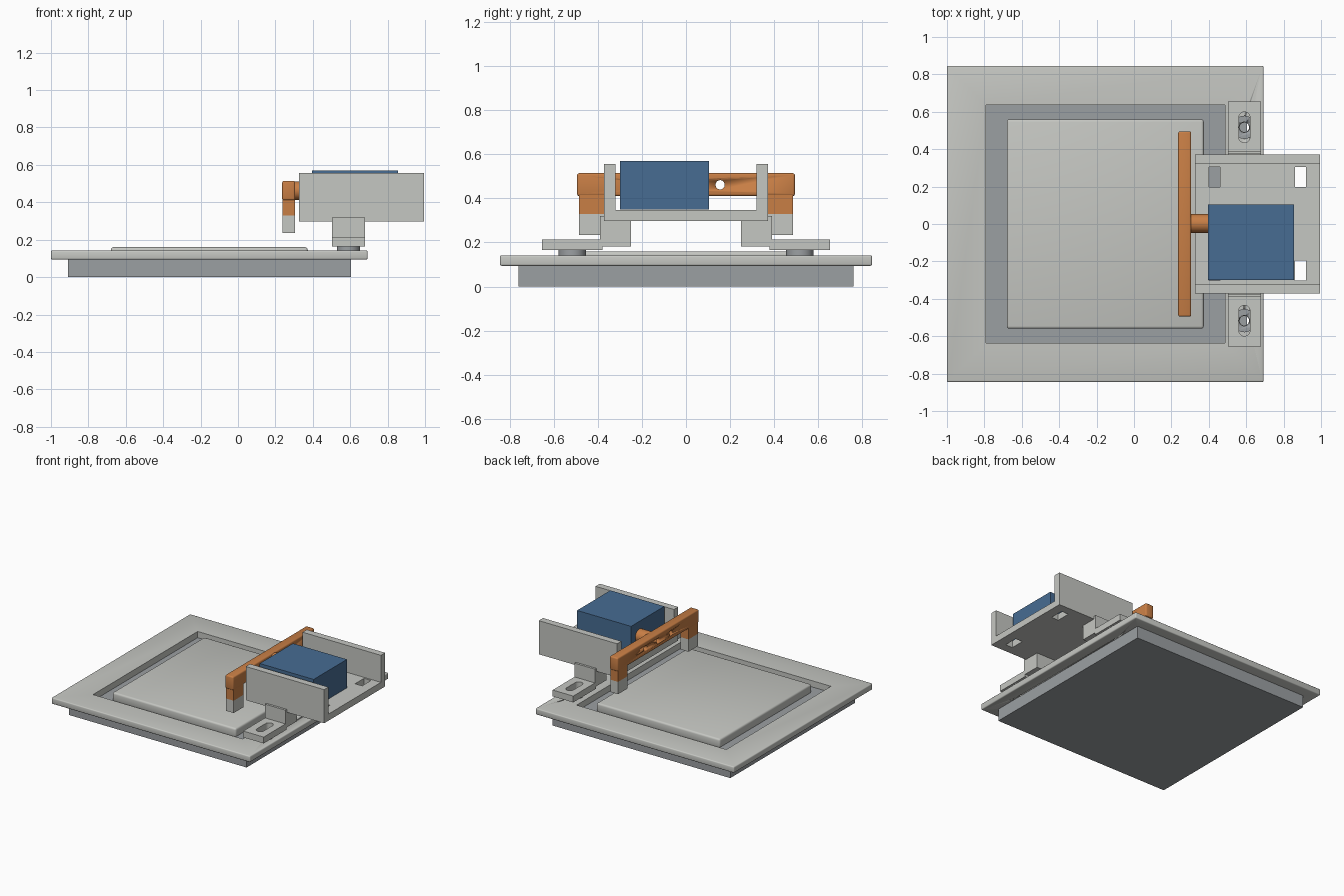
import bpy, bmesh, math
from mathutils import Matrix

if "Cube" in bpy.data.objects:
    bpy.data.objects.remove(bpy.data.objects["Cube"])


def material(name, rgb):
    m = bpy.data.materials.new(name)
    m.diffuse_color = (*rgb, 1)
    m.use_nodes = True
    m.node_tree.nodes["Principled BSDF"].inputs["Base Color"].default_value = m.diffuse_color
    return m


LIGHT = material("light grey", (0.56, 0.57, 0.54))
DARK = material("slate grey", (0.33, 0.35, 0.365))
ORANGE = material("orange", (0.58, 0.21, 0.06))
BLUE = material("blue", (0.063, 0.15, 0.29))


def finish(bm, name, mat):
    me = bpy.data.meshes.new(name)
    bm.to_mesh(me)
    bm.free()
    ob = bpy.data.objects.new(name, me)
    bpy.context.collection.objects.link(ob)
    if mat:
        me.materials.append(mat)
    return ob


def apply(ob, mod):
    bpy.ops.object.select_all(action='DESELECT')
    bpy.context.view_layer.objects.active = ob
    ob.select_set(True)
    bpy.ops.object.modifier_apply(modifier=mod.name)


def box(name, x, y, z, mat=None, bevel=0):
    bm = bmesh.new()
    bmesh.ops.create_cube(bm, size=1)
    for v in bm.verts:
        v.co = [r[0] + (c + 0.5) * (r[1] - r[0]) for c, r in zip(v.co, (x, y, z))]
    ob = finish(bm, name, mat)
    if bevel:
        mod = ob.modifiers.new("bevel", 'BEVEL')
        mod.width, mod.segments = bevel, 3
        apply(ob, mod)
        bpy.ops.object.shade_smooth_by_angle(angle=math.radians(35))
    return ob


def rod(name, centre, radius, depth, axis='Z', mat=None, stretch=0):
    """Cylinder; stretch pulls it along y into a slot shape."""
    bm = bmesh.new()
    bmesh.ops.create_cone(bm, cap_ends=True, segments=32, radius1=radius,
                          radius2=radius, depth=depth)
    for v in bm.verts:
        if abs(v.co.y) > 1e-5:
            v.co.y += math.copysign(stretch, v.co.y)
    if axis == 'X':
        bmesh.ops.rotate(bm, verts=bm.verts, matrix=Matrix.Rotation(math.pi / 2, 3, 'Y'))
    bmesh.ops.translate(bm, verts=bm.verts, vec=centre)
    ob = finish(bm, name, mat)
    bpy.ops.object.select_all(action='DESELECT')
    bpy.context.view_layer.objects.active = ob
    ob.select_set(True)
    bpy.ops.object.shade_smooth_by_angle(angle=math.radians(35))
    return ob


def combine(ob, other, operation='DIFFERENCE'):
    mod = ob.modifiers.new("bool", 'BOOLEAN')
    mod.operation, mod.object, mod.solver = operation, other, 'EXACT'
    apply(ob, mod)
    bpy.data.objects.remove(other)


SX, SY = 0.59, 0.517          # fastening point, mirrored in y

# Base block, surrounding frame and raised centre panel
box("base_block", (-0.91, 0.605), (-0.76, 0.76), (0, 0.094), DARK)
frame = box("frame", (-1, 0.693), (-0.845, 0.845), (0.094, 0.142), LIGHT, 0.008)
combine(frame, box("cutter", (-0.79, 0.487), (-0.637, 0.637), (0, 0.3)))
box("centre_panel", (-0.68, 0.373), (-0.56, 0.56), (0.09, 0.16), LIGHT, 0.014)

# Mounting feet with slots, standing on washers
for side, s in (("left", -1), ("right", 1)):
    def span(a, b):
        return tuple(sorted((s * a, s * b)))
    combine(frame, rod("cutter", (SX, s * SY, 0.14), 0.025, 0.2))
    washer = rod(side + "_washer", (SX, s * SY, 0.154), 0.062, 0.024, 'Z', DARK)
    combine(washer, rod("cutter", (SX, s * SY, 0.15), 0.028, 0.2))
    foot = box(side + "_mount_foot", (0.503, 0.678), span(0.38, 0.655), (0.165, 0.214), LIGHT)
    combine(foot, rod("cutter", (SX, s * SY, 0.19), 0.03, 0.2, 'Z', None, 0.052))
    box(side + "_mount_block", (0.503, 0.678), span(0.25, 0.385), (0.182, 0.298), LIGHT)
    box(side + "_mount_tab", (0.503, 0.678), span(0.373, 0.39), (0.182, 0.32), LIGHT)

# U-shaped carrier with four strap openings
carrier = box("carrier", (0.327, 0.995), (-0.372, 0.372), (0.297, 0.556), LIGHT)
combine(carrier, box("cutter", (0.2, 1.2), (-0.32, 0.32), (0.348, 0.8)))
for x in (0.40, 0.86):
    for y in (-0.303, 0.198):
        combine(carrier, box("cutter", (x, x + 0.06), (y, y + 0.108), (0.2, 0.4)))

# Motor and its shaft
box("motor_block", (0.395, 0.855), (-0.30, 0.105), (0.35, 0.57), BLUE)
rod("motor_shaft", (0.35, 0.003, 0.462), 0.05, 0.092, 'X', ORANGE)

# Crossbar with three holes, two legs and grey tips
bar = box("crossbar", (0.236, 0.306), (-0.495, 0.495), (0.411, 0.515), ORANGE, 0.01)
for y in (-0.155, 0, 0.155):
    combine(bar, rod("cutter", (0.27, y, 0.462), 0.021, 0.14, 'X'))
for side, s in (("left", -1), ("right", 1)):
    ys = tuple(sorted((s * 0.37, s * 0.487)))
    box(side + "_leg", (0.238, 0.304), ys, (0.33, 0.42), ORANGE)
    box(side + "_leg_tip", (0.238, 0.304), ys, (0.235, 0.33), LIGHT)
